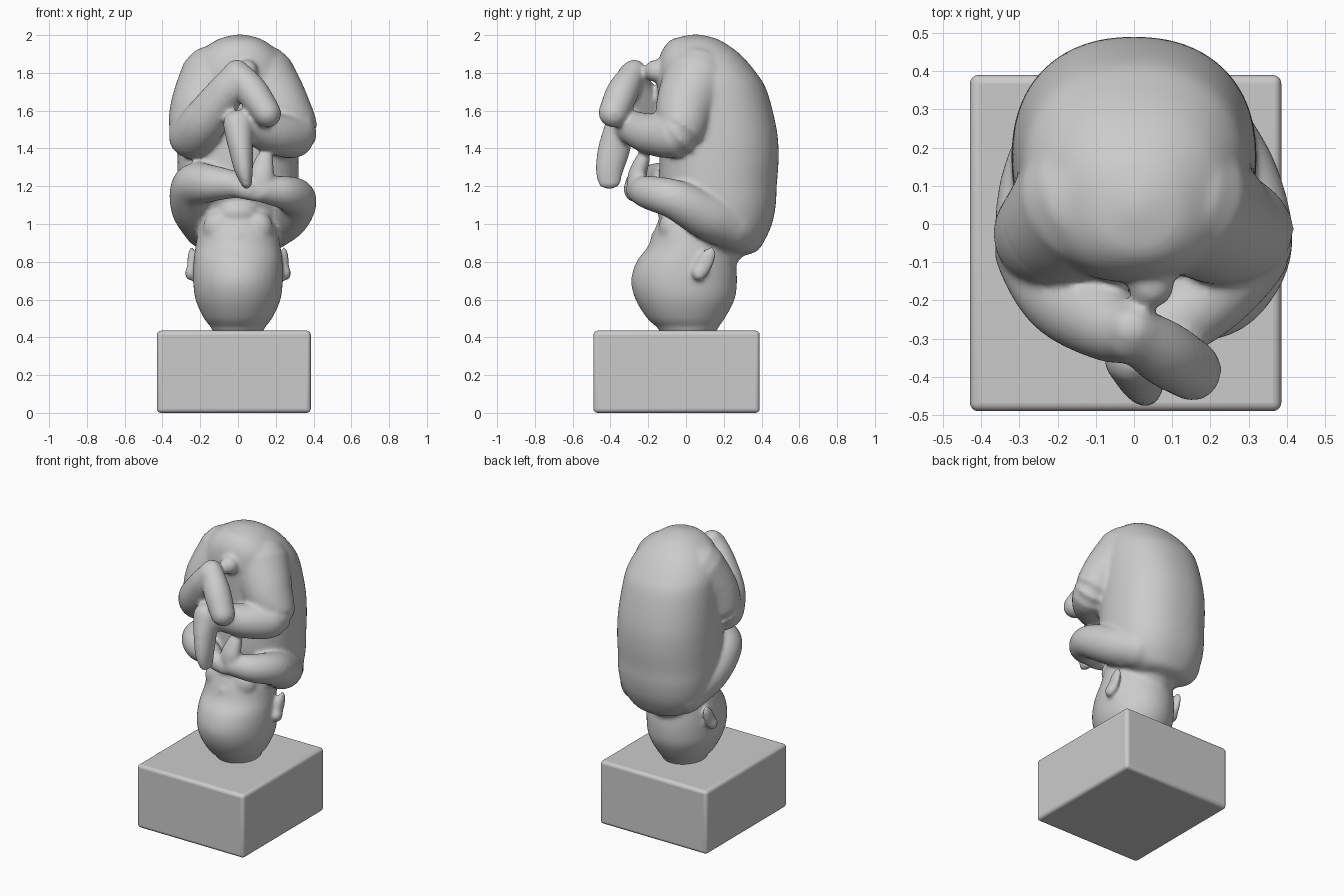
import bpy, bmesh, math
from mathutils import Vector, Matrix

if "Cube" in bpy.data.objects:
    bpy.data.objects.remove(bpy.data.objects["Cube"])

figure = bmesh.new()


def spline(rows, steps=6):
    """Catmull-Rom through rows of (x, y, z, radius_a, radius_b)."""
    r = [Vector(p) for p in rows]
    r = [2 * r[0] - r[1]] + r + [2 * r[-1] - r[-2]]
    out = []
    for i in range(1, len(r) - 2):
        p0, p1, p2, p3 = r[i - 1:i + 3]
        for s in range(steps):
            t = s / steps
            out.append(0.5 * (2 * p1 + (p2 - p0) * t + (2 * p0 - 5 * p1 + 4 * p2 - p3) * t * t
                              + (3 * p1 - p0 - 3 * p2 + p3) * t ** 3))
    return out + [r[-2]]


def sweep(rows, side=(1, 0, 0), power=2.0, n=48, level=False):
    """Closed tube with elliptical sections; round ends unless level."""
    pts = spline(rows)
    if not level:
        for end, nxt in ((0, 1), (-1, -2)):
            p, q = pts[end], pts[nxt]
            d = (Vector(p[:3]) - Vector(q[:3])).normalized()
            rad = min(p[3], p[4])
            cap = []
            for ang in (25, 50, 70, 85):
                c, s = math.cos(math.radians(ang)), math.sin(math.radians(ang))
                cap.append(Vector((*(Vector(p[:3]) + d * rad * s), p[3] * c, p[4] * c)))
            pts = cap[::-1] + pts if end == 0 else pts + cap
    rings = []
    for i, p in enumerate(pts):
        tan = Vector(pts[min(i + 1, len(pts) - 1)][:3]) - Vector(pts[max(i - 1, 0)][:3])
        tan = Vector((0, 0, 1)) if level else tan.normalized()
        u = (Vector(side) - tan * tan.dot(Vector(side))).normalized()
        v = tan.cross(u)
        ring = []
        for k in range(n):
            a = 2 * math.pi * k / n
            c, s = math.cos(a), math.sin(a)
            f = (abs(c) ** power + abs(s) ** power) ** (-1 / power)
            ring.append(figure.verts.new(Vector(p[:3]) + u * p[3] * c * f + v * p[4] * s * f))
        rings.append(ring)
    for r0, r1 in zip(rings, rings[1:]):
        for k in range(n):
            figure.faces.new((r0[k], r0[(k + 1) % n], r1[(k + 1) % n], r1[k]))
    figure.faces.new(rings[0][::-1])
    figure.faces.new(rings[-1])


def limb(rows):
    sweep([(x, y, z, r, r) for x, y, z, r in rows], side=(0.3, 0.5, 0.81))


def blob(loc, size, tilt=0.0):
    m = Matrix.Translation(loc) @ Matrix.Rotation(tilt, 4, 'X') @ Matrix.Diagonal((*size, 1))
    bmesh.ops.create_icosphere(figure, subdivisions=4, radius=1, matrix=m)


# Torso: rump at the top, shoulders at the bottom
sweep([(0, .29, .835, .05, .03), (0, .25, .86, .17, .13), (0, .22, .92, .25, .2),
       (0, .2, 1.0, .295, .255), (0, .185, 1.1, .315, .29), (0, .17, 1.2, .32, .31),
       (0, .175, 1.35, .32, .315), (0, .17, 1.5, .315, .31), (0, .14, 1.7, .3, .29),
       (0, .11, 1.8, .28, .262), (.005, .075, 1.9, .22, .21), (.01, .05, 1.97, .13, .135),
       (.01, .05, 1.995, .06, .06), (.01, .05, 2.003, .02, .02)], power=2.25, n=96, level=True)

# Head, crown down, with neck
sweep([(0, .01, .425, .14, .15), (0, .01, .45, .14, .16), (0, 0, .5, .18, .205),
       (0, -.005, .6, .225, .262), (0, -.01, .7, .237, .28), (0, 0, .8, .235, .262),
       (0, .02, .88, .225, .222), (0, .02, .96, .21, .19), (0, .03, 1.04, .185, .165),
       (0, .05, 1.13, .13, .14)], n=64, level=True)
limb([(0, .08, .8, .15), (0, .18, .95, .17)])

# Face: nose, lips, chin
blob((0, -.155, .93), (.028, .035, .035))
blob((0, -.125, .985), (.06, .035, .025))
blob((0, -.09, 1.06), (.1, .06, .06))
for s in (-1, 1):
    # Cheek and ear
    blob((s * .1, -.075, .98), (.085, .07, .09))
    blob((s * .245, .1, .79), (.024, .045, .1), -.45)
    blob((s * .26, .07, .74), (.02, .04, .04), -.45)

# Arms
limb([(.17, .25, .99, .13), (.26, .1, 1.05, .125), (.31, -.06, 1.13, .105),
      (.25, -.19, 1.165, .09), (.14, -.25, 1.18, .07)])
limb([(-.16, .25, .99, .13), (-.23, .08, 1.09, .125), (-.23, -.07, 1.2, .12),
      (-.15, -.19, 1.215, .1), (-.03, -.25, 1.21, .075)])
# Hands
sweep([(.12, -.26, 1.17, .065, .05), (.125, -.26, 1.25, .068, .05), (.14, -.23, 1.34, .05, .04)])
sweep([(-.02, -.27, 1.2, .055, .055), (.05, -.285, 1.18, .055, .045), (.1, -.28, 1.15, .035, .035)],
      side=(0, 0, 1))

# Legs: hip, thigh, knee, shin, ankle
limb([(.125, .06, 1.765, .185), (.222, 0, 1.62, .16), (.298, -.045, 1.48, .125),
      (.2, -.18, 1.475, .11), (.04, -.31, 1.52, .085)])
limb([(-.125, .06, 1.765, .185), (-.2, -.01, 1.62, .16), (-.245, -.055, 1.465, .125),
      (-.18, -.18, 1.54, .12), (-.07, -.26, 1.69, .1), (-.01, -.285, 1.78, .08)])
# Feet
sweep([(0, -.35, 1.53, .08, .075), (.015, -.38, 1.4, .065, .085),
       (.03, -.405, 1.29, .05, .075), (.045, -.405, 1.215, .03, .06)])
sweep([(-.01, -.275, 1.805, .07, .065), (.075, -.335, 1.7, .085, .085),
       (.155, -.385, 1.585, .075, .08)], side=(1, 0, .7))
# Small bud between the thighs
blob((.045, -.16, 1.81), (.06, .06, .06))

# Fuse all body parts into one smooth skin
bmesh.ops.recalc_face_normals(figure, faces=figure.faces)
mesh = bpy.data.meshes.new("curled_figure")
figure.to_mesh(mesh)
figure.free()
body = bpy.data.objects.new("curled_figure", mesh)
bpy.context.collection.objects.link(body)
fuse = body.modifiers.new("fuse", 'REMESH')
fuse.mode = 'VOXEL'
fuse.voxel_size = 0.012
fuse.use_smooth_shade = True
soft = body.modifiers.new("soften", 'SMOOTH')
soft.factor = 0.5
soft.iterations = 10

# Plinth with softly rounded edges
bpy.ops.mesh.primitive_cube_add(size=1, location=(-.022, -.05, .2175))
plinth = bpy.context.object
plinth.name = "plinth"
plinth.scale = (.815, .88, .435)
bpy.ops.object.transform_apply(location=False, rotation=False, scale=True)
bev = plinth.modifiers.new("round", 'BEVEL')
bev.width = 0.022
bev.segments = 4
bpy.ops.object.shade_smooth_by_angle(angle=math.radians(35))
